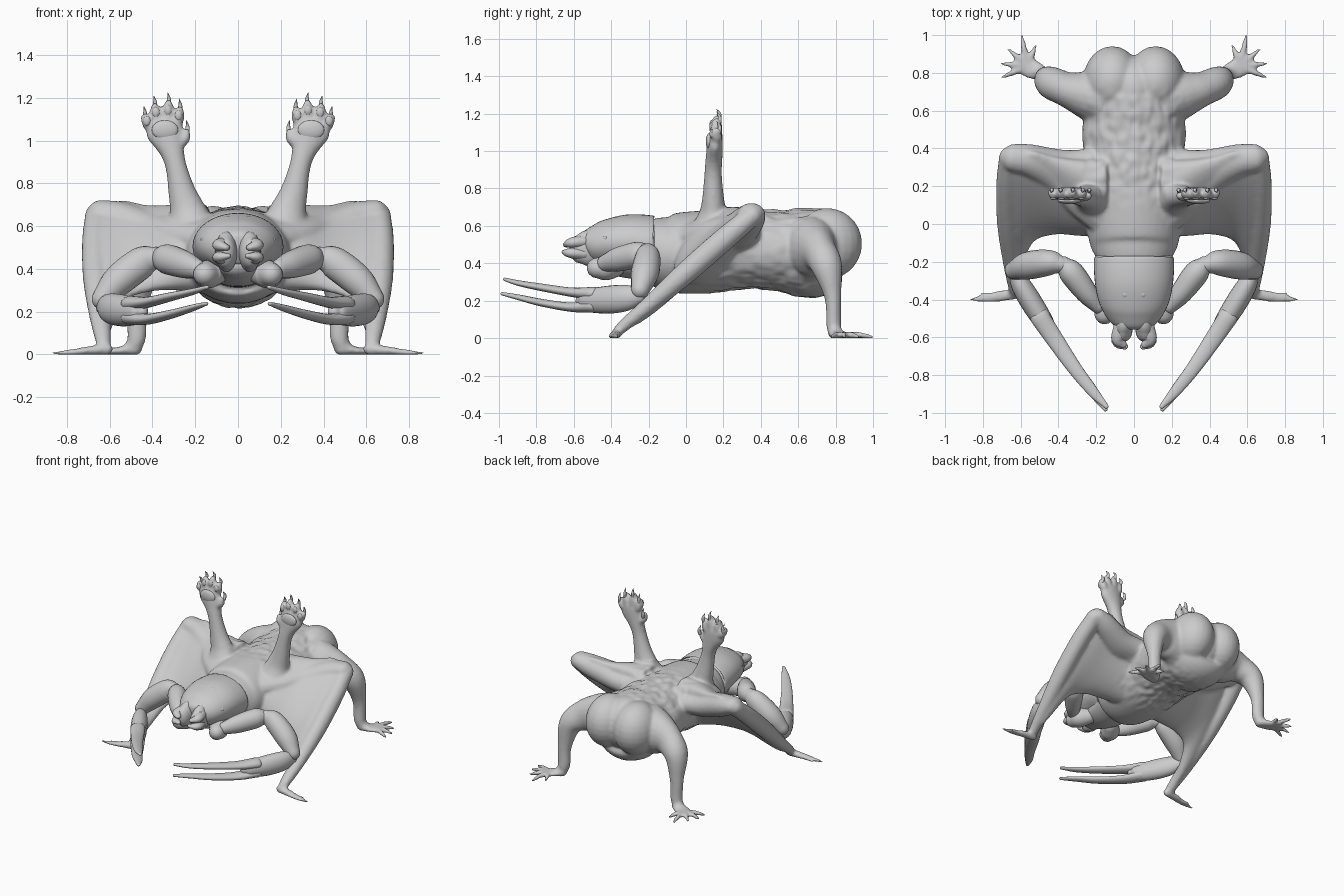
import bpy, bmesh, math
from mathutils import Vector, Matrix, noise


def spline(st, n):
    # Catmull-Rom through (x, y, z, half width, half height) stations
    p = [Vector(s) for s in st]
    p = [p[0] * 2 - p[1]] + p + [p[-1] * 2 - p[-2]]
    out = []
    for i in range(1, len(p) - 2):
        a, b, c, d = p[i - 1:i + 3]
        for k in range(n):
            t = k / n
            out.append((b * 2 + (c - a) * t + (a * 2 - b * 5 + c * 4 - d) * t * t
                        + (b * 3 - a - c * 3 + d) * t ** 3) * 0.5)
    return out + [p[-2]]


def loft(bm, st, up=(0, 0, 1), seg=20, n=5, tan=None, dome=True):
    # elliptical tube with rounded ends
    pts, up = spline(st, n), Vector(up)
    frames = []
    for i, p in enumerate(pts):
        q, r = pts[max(i - 1, 0)], pts[min(i + 1, len(pts) - 1)]
        t = Vector(tan) if tan else Vector((r - q)[:3]).normalized()
        frames.append((Vector(p[:3]), t, max(p[3], .001), max(p[4], .001)))
    if dome:
        for end, sgn in ((0, -1), (-1, 1)):
            c, t, a, b = frames[end]
            caps = []
            for k in (25, 50, 70, 84):
                w = math.radians(k)
                caps.append((c + t * sgn * min(a, b) * math.sin(w), t, a * math.cos(w), b * math.cos(w)))
            frames = frames + caps if end else caps[::-1] + frames
    rings = []
    for c, t, a, b in frames:
        side = t.cross(up).normalized()
        v = side.cross(t)
        rings.append([bm.verts.new(c + side * a * math.cos(w) + v * b * math.sin(w))
                      for w in (2 * math.pi * k / seg for k in range(seg))])
    for r, s in zip(rings, rings[1:]):
        for k in range(seg):
            bm.faces.new((r[k], r[(k + 1) % seg], s[(k + 1) % seg], s[k]))
    bm.faces.new(rings[0][::-1])
    bm.faces.new(rings[-1])


def ball(bm, c, r):
    m = Matrix.Translation(c) @ Matrix.Diagonal((*r, 1))
    bmesh.ops.create_uvsphere(bm, u_segments=24, v_segments=14, radius=1, matrix=m)


def mirror(bm):
    d = bmesh.ops.duplicate(bm, geom=bm.verts[:] + bm.edges[:] + bm.faces[:])["geom"]
    for e in d:
        if isinstance(e, bmesh.types.BMVert):
            e.co.x *= -1


def finish(bm, name):
    bmesh.ops.recalc_face_normals(bm, faces=bm.faces)
    me = bpy.data.meshes.new(name)
    bm.to_mesh(me)
    bm.free()
    ob = bpy.data.objects.new(name, me)
    bpy.context.collection.objects.link(ob)
    bpy.context.view_layer.objects.active = ob
    ob.select_set(True)
    bpy.ops.object.shade_smooth_by_angle(angle=math.radians(50))
    ob.select_set(False)
    return ob


# ---- Flesh: limbs on one side, mirrored, then torso, fused into one skin
bm = bmesh.new()
# rump lobe
ball(bm, (.115, .755, .505), (.155, .187, .19))
# rear leg
loft(bm, [(.16, .67, .48, .18, .17), (.27, .69, .475, .15, .125), (.36, .715, .455, .11, .092), (.445, .752, .385, .082, .084),
          (.472, .785, .22, .05, .045), (.475, .79, .07, .043, .04), (.51, .80, .025, .03, .035)], up=(0, 1, 0))
# rear hand
loft(bm, [(.48, .795, .025, .04, .03), (.55, .825, .016, .055, .02), (.60, .85, .01, .045, .014)])
for x, y in ((.70, .775), (.705, .85), (.665, .925), (.595, 1.0), (.52, .945)):
    b = Vector((.565, .835, 0))
    m = b.lerp(Vector((x, y, 0)), .6)
    loft(bm, [(b.x, b.y, .016, .022, .016), (m.x, m.y, .016, .017, .017), (x, y, .006, .008, .009)], seg=12)
# wing web between shoulder and forearm
loft(bm, [(.14, .15, .49, .25, .16), (.28, .14, .50, .26, .12), (.42, .15, .495, .28, .075), (.54, .14, .48, .34, .055),
          (.62, .03, .38, .45, .05), (.68, .10, .45, .36, .04)], up=(0, -.7, .714), tan=(1, 0, 0), seg=40, dome=False)
# upper arm
loft(bm, [(.13, .19, .53, .26, .13), (.27, .23, .56, .19, .10), (.40, .28, .58, .12, .09), (.55, .335, .635, .088, .08),
          (.64, .35, .662, .075, .062)])
# forearm
loft(bm, [(.655, .355, .655, .06, .055), (.67, .20, .525, .06, .062), (.665, 0, .35, .06, .06),
          (.645, -.20, .175, .05, .045), (.63, -.34, .06, .036, .032), (.63, -.365, .03, .03, .025)], up=(0, -.7, .714))
# wing foot
loft(bm, [(.61, -.37, .025, .025, .028), (.70, -.38, .018, .03, .02), (.78, -.393, .01, .022, .014), (.865, -.40, .006, .009, .008)])
loft(bm, [(.70, -.375, .014, .015, .013), (.81, -.365, .007, .009, .009)], seg=12)
# raised arm
loft(bm, [(.215, .14, .58, .13, .12), (.235, .145, .67, .088, .075), (.262, .145, .76, .065, .057), (.29, .145, .88, .05, .047),
          (.312, .15, .96, .06, .045), (.342, .155, 1.04, .088, .042), (.355, .16, 1.08, .078, .037)], up=(0, 1, 0))
toes = ((.285, 1.085, .272, 1.15), (.33, 1.105, .325, 1.18), (.378, 1.10, .39, 1.165), (.415, 1.07, .437, 1.115))
for x, z, u, w in toes:
    loft(bm, [(x, .166, z, .028, .03), ((x + u) / 2, .16, (z + w) / 2, .03, .034), (u, .166, w - .008, .02, .024)], up=(0, 1, 0), seg=14)
loft(bm, [(.285, .155, .98, .03, .03), (.25, .15, 1.01, .028, .028), (.24, .15, 1.04, .018, .02)], up=(0, 1, 0), seg=14)
mirror(bm)
# torso, with a filler between the rump lobes
ball(bm, (0, .71, .50), (.15, .185, .195))
loft(bm, [(0, -.27, .46, .14, .12), (0, -.17, .47, .205, .17), (0, -.08, .455, .24, .21), (0, .10, .46, .26, .222),
          (0, .30, .475, .26, .212), (0, .48, .47, .275, .212), (0, .60, .46, .26, .235), (0, .70, .455, .25, .235),
          (0, .78, .48, .21, .18)], seg=40, dome=False)
skin = finish(bm, "fleshy_body")
rm = skin.modifiers.new("fuse", 'REMESH')
rm.mode, rm.voxel_size, rm.use_smooth_shade = 'VOXEL', .0105, True
sm = skin.modifiers.new("soften", 'SMOOTH')
sm.factor, sm.iterations = .5, 7
bpy.context.view_layer.objects.active = skin
for m in ("fuse", "soften"):
    bpy.ops.object.modifier_apply(modifier=m)
# wrinkled hide on back and belly, soles flat on the ground
moves = []
for v in skin.data.vertices:
    c = v.co
    k = max(0, 1 - (abs(c.x) / .3) ** 4) * min(1, max(0, (c.y - .05) * 5)) * min(1, max(0, (.75 - c.y) * 6))
    k *= c.z < .72
    moves.append(c + v.normal * noise.noise(Vector((c.x * 26, c.y * 18, c.z * 18))) * .010 * k)
for v, c in zip(skin.data.vertices, moves):
    c.z = max(c.z, 0)
    v.co = c

# ---- Paw claws and pads
bm = bmesh.new()
for x, z, u, w in toes + ((.25, 1.01, .238, 1.05),):
    loft(bm, [(u, .175, w - .015, .012, .013), (u - .002, .18, w + .015, .009, .01), (u + .003, .164, w + .045, .001, .001)], up=(0, 1, 0), seg=10)
mirror(bm)
finish(bm, "paw_claws")
bm = bmesh.new()
ball(bm, (.342, .124, 1.05), (.062, .018, .045))
for x, z, u, w in toes:
    ball(bm, ((x + u) / 2, .138, (z + w) / 2), (.018, .012, .024))
mirror(bm)
finish(bm, "paw_pads")

# ---- Head shield
bm = bmesh.new()
loft(bm, [(0, -.165, .50, .195, .135), (0, -.19, .50, .212, .155), (0, -.30, .515, .208, .147), (0, -.40, .51, .19, .13),
          (0, -.47, .50, .16, .112), (0, -.52, .495, .125, .088), (0, -.545, .49, .09, .06)], seg=40, dome=False)
finish(bm, "head_shield")
bm = bmesh.new()
loft(bm, [(0, -.18, .43, .17, .12), (0, -.32, .41, .14, .09), (0, -.46, .42, .09, .06)], seg=30)
finish(bm, "head_underside")

# ---- Eyes
bm = bmesh.new()
ball(bm, (.045, -.37, .634), (.022, .022, .014))
for p in ((.135, -.455, .555), (.165, -.43, .535), (.165, -.43, .50)):
    ball(bm, p, (.013, .013, .013))
mirror(bm)
finish(bm, "eyes")

# ---- Jaws with short fangs
bm = bmesh.new()
loft(bm, [(.052, -.46, .485, .05, .09), (.055, -.53, .48, .052, .095), (.058, -.575, .475, .048, .075)])
loft(bm, [(.065, -.55, .515, .045, .035), (.085, -.61, .51, .034, .028), (.055, -.64, .50, .02, .015)])
loft(bm, [(.06, -.55, .45, .05, .035), (.085, -.62, .455, .034, .026), (.045, -.65, .46, .016, .012)])
mirror(bm)
finish(bm, "jaws")

# ---- Pincer arms: hip, upper and lower segments
bm = bmesh.new()
loft(bm, [(.10, -.38, .385, .055, .06), (.14, -.43, .375, .068, .066), (.155, -.475, .375, .055, .055)])
mirror(bm)
finish(bm, "pincer_hips")
bm = bmesh.new()
loft(bm, [(.19, -.435, .40, .04, .045), (.25, -.365, .42, .058, .064), (.33, -.26, .445, .066, .07), (.375, -.215, .45, .045, .05)])
mirror(bm)
finish(bm, "pincer_upper_arms")
bm = bmesh.new()
loft(bm, [(.385, -.215, .455, .045, .05), (.45, -.205, .43, .068, .074), (.56, -.22, .345, .074, .074), (.635, -.245, .26, .05, .05)])
mirror(bm)
finish(bm, "pincer_forearms")

# ---- Pincers: palm and two long blunt fingers
bm = bmesh.new()
loft(bm, [(.635, -.25, .23, .03, .045), (.60, -.32, .215, .052, .07), (.54, -.42, .205, .058, .074), (.47, -.53, .20, .05, .06),
          (.45, -.56, .20, .03, .04)])
for sgn, tip in ((1, (.145, -.968, .314)), (-1, (.15, -.982, .237))):
    mid = .205 + .033 * sgn
    loft(bm, [(.50, -.49, mid, .052, .036), (.42, -.61, .205 + .04 * sgn, .046, .025), (.31, -.77, .23 + .041 * sgn, .037, .02),
              (.215, -.89, .255 + .038 * sgn, .028, .015), (*tip, .012, .009)])
mirror(bm)
finish(bm, "pincers")
